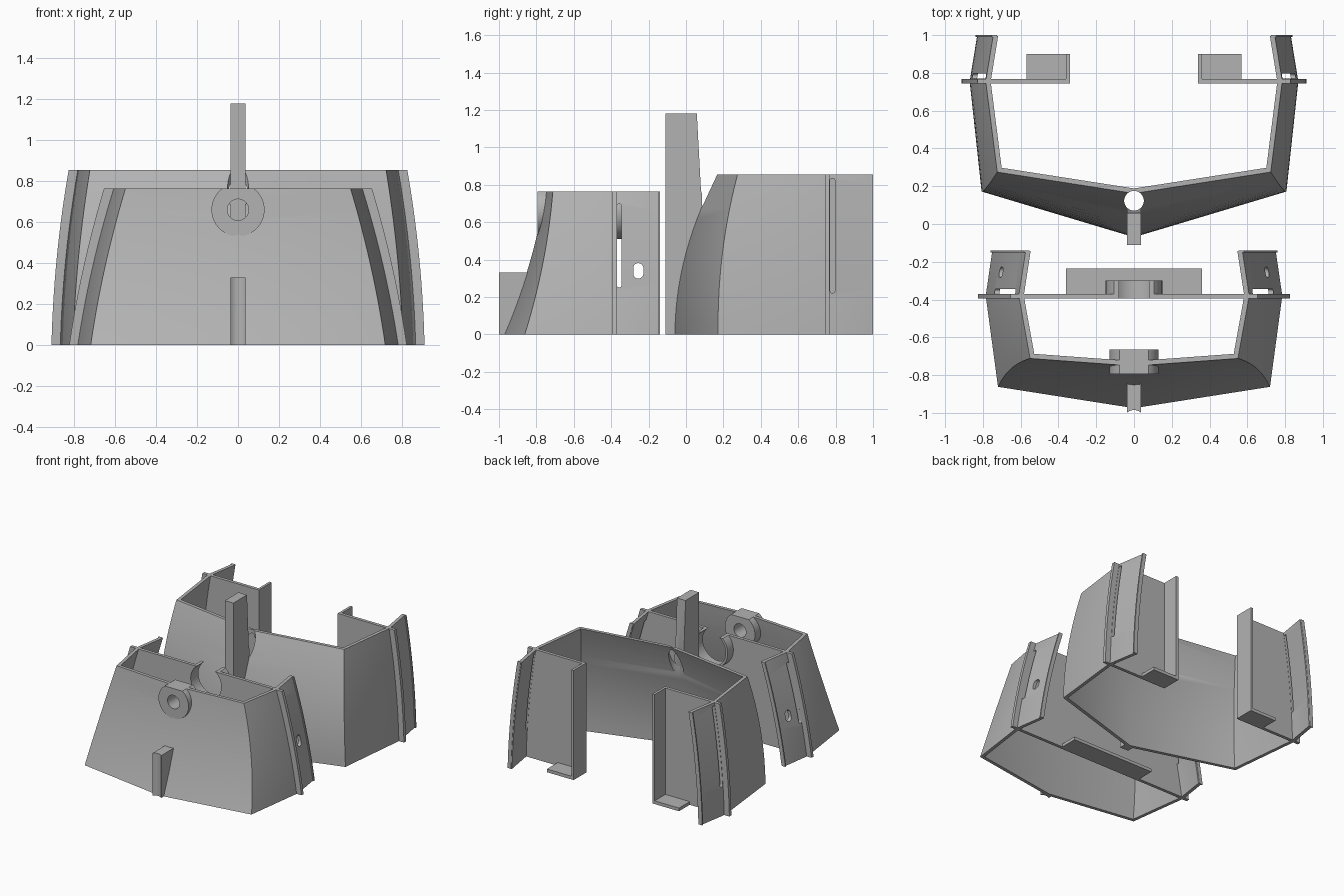
import bpy, bmesh, math
from mathutils import Vector

if "Cube" in bpy.data.objects:
    bpy.data.objects.remove(bpy.data.objects["Cube"])

grey = bpy.data.materials.new("plain grey")
grey.use_nodes = True
tone = (0.45, 0.45, 0.45, 1)
grey.diffuse_color = tone
grey.node_tree.nodes["Principled BSDF"].inputs["Base Color"].default_value = tone

WALL = 0.026
LEVELS = 14


def make(name, verts, faces):
    mesh = bpy.data.meshes.new(name)
    mesh.from_pydata(verts, [], faces)
    bm = bmesh.new()
    bm.from_mesh(mesh)
    bmesh.ops.recalc_face_normals(bm, faces=bm.faces)
    bm.to_mesh(mesh)
    bm.free()
    mesh.materials.append(grey)
    ob = bpy.data.objects.new(name, mesh)
    bpy.context.collection.objects.link(ob)
    return ob


def prism(name, pts, axis, lo, hi):
    """Extrude a 2D outline along an axis from lo to hi."""
    n = len(pts)
    place = {"x": lambda p, d: (d, p[0], p[1]),
             "y": lambda p, d: (p[0], d, p[1]),
             "z": lambda p, d: (p[0], p[1], d)}[axis]
    verts = [place(p, d) for d in (lo, hi) for p in pts]
    faces = [list(range(n)), list(range(n, 2 * n))]
    faces += [[i, (i + 1) % n, n + (i + 1) % n, n + i] for i in range(n)]
    return make(name, verts, faces)


def box(name, x0, x1, y0, y1, z0, z1):
    return prism(name, [(x0, y0), (x1, y0), (x1, y1), (x0, y1)], "z", z0, z1)


def oval(cx, cy, r, stretch=0, n=48):
    """Circle, or an upright slot when stretched."""
    pts = []
    for i in range(n):
        a = 2 * math.pi * (i + 0.5) / n
        shift = stretch if math.sin(a) > 0 else -stretch
        pts.append((cx + r * math.cos(a), cy + shift + r * math.sin(a)))
    return pts


def cut(ob, *cutters):
    for c in cutters:
        mod = ob.modifiers.new("cut", "BOOLEAN")
        mod.object, mod.operation, mod.solver = c, "DIFFERENCE", "EXACT"
        deps = bpy.context.evaluated_depsgraph_get()
        mesh = bpy.data.meshes.new_from_object(ob.evaluated_get(deps))
        ob.modifiers.clear()
        ob.data = mesh
    for c in cutters:
        bpy.data.objects.remove(c)
    return ob


def bend(low, mid, top, s):
    """Quadratic through three values at s = 0, 0.5 and 1."""
    return (low * (1 - s) * (1 - 2 * s) + mid * 4 * s * (1 - s)
            + top * s * (2 * s - 1))


def inset(pts, d):
    """Offset an open outline to its inner side with mitred corners."""
    out = []
    for i, p in enumerate(pts):
        dirs = []
        if i > 0:
            dirs.append((p - pts[i - 1]).normalized())
        if i < len(pts) - 1:
            dirs.append((pts[i + 1] - p).normalized())
        normals = [Vector((-v.y, v.x)) for v in dirs]
        m = sum(normals, Vector((0, 0))).normalized()
        out.append(p + m * d / m.dot(normals[0]))
    return out


def shell(name, height, centre, corner, joint, tip):
    """Curved wall: each station holds (x, y) at bottom, middle and top."""
    half = [tip, joint, corner]
    rings = []
    for k in range(LEVELS + 1):
        s = k / LEVELS
        at = lambda st: Vector([bend(st[0][j], st[1][j], st[2][j], s) for j in (0, 1)])
        right = [at(st) for st in half]
        flip = [Vector((-p.x, p.y)) for p in right]
        outer = flip + [at(centre)] + right[::-1]
        loop = outer + inset(outer, WALL)[::-1]
        rings.append([(p.x, p.y, s * height) for p in loop])
    n = len(rings[0])
    verts = [v for ring in rings for v in ring]
    faces = [[k * n + i, k * n + (i + 1) % n, (k + 1) * n + (i + 1) % n, (k + 1) * n + i]
             for k in range(LEVELS) for i in range(n)]
    for base in (0, LEVELS * n):
        faces += [[base + i, base + i + 1, base + n - 2 - i, base + n - 1 - i]
                  for i in range(n // 2 - 1)]
    return make(name, verts, faces)


def edge(xs, height):
    return [(bend(*xs, k / LEVELS), height * k / LEVELS) for k in range(LEVELS + 1)]


def mirrored(pts):
    return [(-x, z) for x, z in pts]


def end_lips(name, xs, height, y0, y1):
    """Thin raised strips on the free ends of the wings."""
    outer = edge(xs, height)
    strip = outer + [(x - 0.03, z) for x, z in reversed(outer)]
    prism("left_" + name, strip, "y", y0, y1)
    prism("right_" + name, mirrored(strip), "y", y0, y1)


# Front section: wall, bulkhead, collar, boss and fin
FH = 0.765
AXIS = 0.66
front = shell("front_shell", FH,
              [(0, -0.975), (0, -0.836), (0, -0.752)],
              [(0.72, -0.862), (0.65, -0.765), (0.55, -0.712)],
              [(0.785, -0.38), (0.713, -0.38), (0.61, -0.38)],
              [(0.75, -0.14), (0.678, -0.14), (0.573, -0.14)])
cut(front,
    prism("slot_cutter", oval(-0.357, 0.475, 0.013, 0.21), "x", -1, 1),
    prism("oval_cutter", oval(-0.255, 0.34, 0.027, 0.014), "x", -1, 1),
    prism("bore_cutter", oval(0, AXIS, 0.052), "y", -0.9, -0.6))
end_lips("front_lip", (0.76, 0.688, 0.583), FH, -0.15, -0.139)

rim = edge((0.825, 0.755, 0.655), FH)
cut(prism("front_bulkhead", rim + mirrored(rim)[::-1], "y", -0.395, -0.37),
    prism("notch_cutter", oval(0, AXIS, 0.132), "y", -0.5, -0.2))
cut(prism("collar", oval(0, AXIS, 0.15), "y", -0.372, -0.30),
    prism("collar_bore", oval(0, AXIS, 0.132), "y", -0.5, -0.2),
    box("collar_trim", -0.5, 0.5, -0.5, -0.2, FH, 1))
cut(prism("front_boss", oval(0, AXIS, 0.13), "y", -0.795, -0.665),
    prism("boss_bore", oval(0, AXIS, 0.052), "y", -0.9, -0.6),
    box("boss_trim", -0.5, 0.5, -0.9, -0.6, FH, 1))
box("front_shelf", -0.36, 0.36, -0.375, -0.235, 0, 0.025)

fin = [(-1.0, 0), (-1.0, 0.33), (-0.84, 0.33), (-0.95, 0)]
cut(prism("front_fin", fin, "x", -0.037, 0.037),
    prism("fin_groove", oval(0, -1.04, 0.055), "z", -0.1, 0.5))

# Rear section: wall, post and side plates
RH = 0.855
rear = shell("rear_shell", RH,
             [(0, -0.07), (0, -0.012), (0, 0.162)],
             [(0.807, 0.172), (0.78, 0.194), (0.724, 0.275)],
             [(0.87, 0.755), (0.843, 0.755), (0.785, 0.755)],
             [(0.83, 1.0), (0.803, 1.0), (0.745, 1.0)])
cut(rear,
    prism("slot_cutter", oval(0.783, 0.528, 0.013, 0.294), "x", -1, 1),
    prism("pin_cutter", oval(0, 0.123, 0.052), "z", 0.3, 1))
end_lips("rear_lip", (0.84, 0.813, 0.755), RH, 0.989, 1.0)

post = [(-0.11, 0), (-0.11, 1.18), (0.058, 1.18), (0.08, 0.77), (0.095, 0.72),
        (0.01, 0.45), (-0.055, 0)]
cut(prism("post", post, "x", -0.037, 0.037),
    prism("pin_cutter", oval(0, 0.123, 0.052), "z", 0.3, 1))

plate = edge((0.912, 0.886, 0.828), RH) + [(0.34, RH), (0.34, 0)]
for side, sign in (("left", 1), ("right", -1)):
    prism(side + "_rear_plate", [(sign * x, z) for x, z in plate], "y", 0.743, 0.768)
    box(side + "_plate_return", sign * 0.34, sign * 0.36, 0.743, 0.90, 0, RH)
    box(side + "_rear_shelf", sign * 0.35, sign * 0.57, 0.76, 0.90, 0, 0.025)

# Smooth the curved walls, keep real edges crisp
bpy.ops.object.select_all(action="DESELECT")
for ob in bpy.context.collection.objects:
    if ob.type == "MESH":
        ob.select_set(True)
        bpy.context.view_layer.objects.active = ob
bpy.ops.object.shade_smooth_by_angle(angle=math.radians(35))
